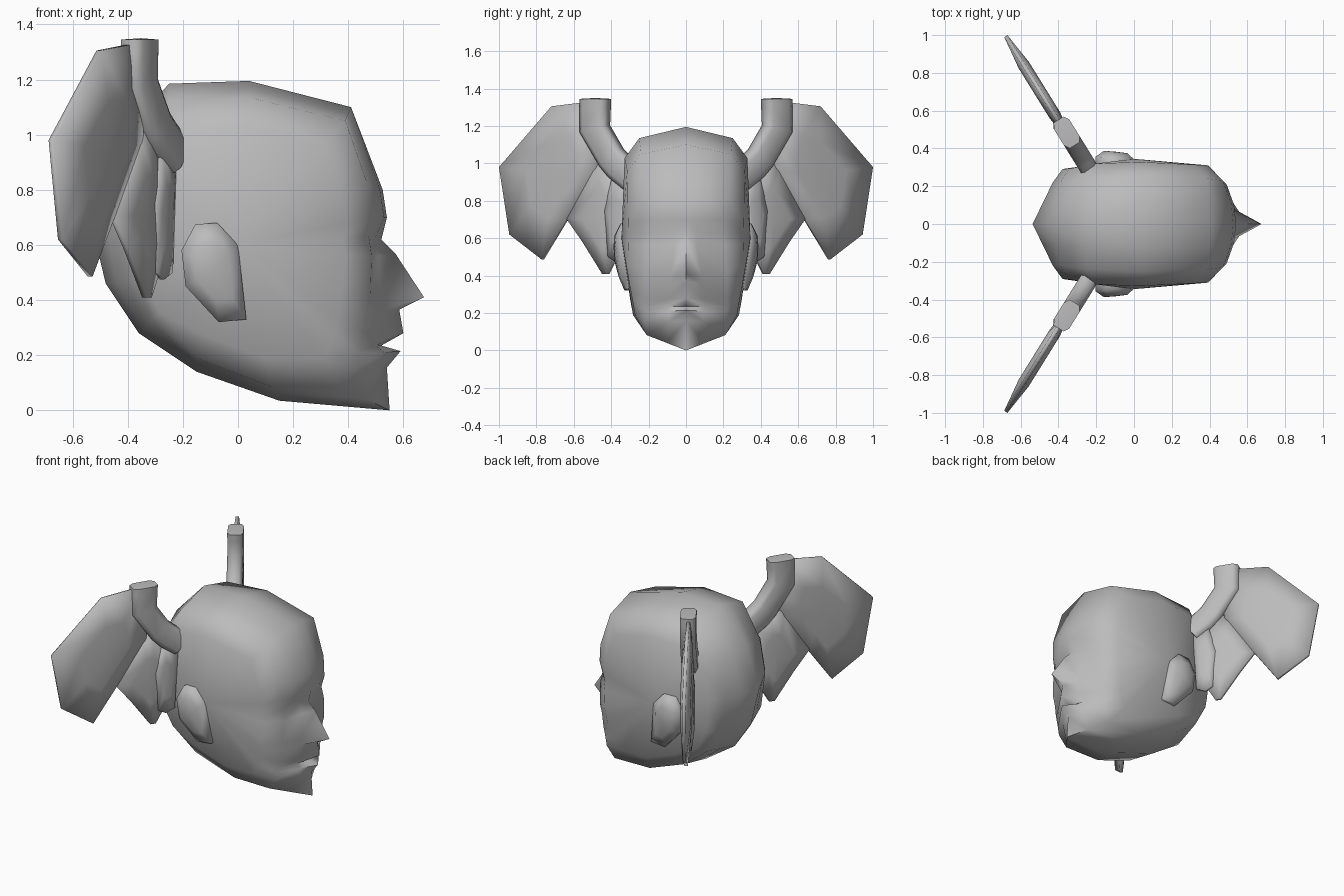
import bpy, bmesh, math
from mathutils import Vector

if "Cube" in bpy.data.objects:
    bpy.data.objects.remove(bpy.data.objects["Cube"])

grey = bpy.data.materials.new("stone grey")
grey.diffuse_color = (0.5, 0.5, 0.5, 1)
grey.use_nodes = True
grey.node_tree.nodes["Principled BSDF"].inputs["Base Color"].default_value = grey.diffuse_color


def finish(name, bm, angle=40):
    bmesh.ops.remove_doubles(bm, verts=bm.verts, dist=0.0005)
    bmesh.ops.recalc_face_normals(bm, faces=bm.faces)
    me = bpy.data.meshes.new(name)
    bm.to_mesh(me)
    bm.free()
    me.materials.append(grey)
    ob = bpy.data.objects.new(name, me)
    bpy.context.collection.objects.link(ob)
    bpy.ops.object.select_all(action='DESELECT')
    ob.select_set(True)
    bpy.context.view_layer.objects.active = ob
    bpy.ops.object.shade_smooth_by_angle(angle=math.radians(angle))
    return ob


def loft(bm, rings, cap_start=None, cap_end=None):
    """Bridge closed rings; a cap is a centre point to fan to."""
    vs = [[bm.verts.new(p) for p in r] for r in rings]
    n = len(vs[0])
    for a, b in zip(vs, vs[1:]):
        for i in range(n):
            j = (i + 1) % n
            bm.faces.new((a[i], a[j], b[j], b[i]))
    for ring, cap in ((vs[0], cap_start), (vs[-1], cap_end)):
        if cap is not None:
            c = bm.verts.new(cap)
            for i in range(n):
                bm.faces.new((ring[i], ring[(i + 1) % n], c))


# Head: centre profile (x, z), from the crown down the face and round the back
profile = [(.04, 1.195), (.41, 1.10), (.525, .80), (.54, .70), (.52, .62),
           (.57, .57), (.675, .41), (.585, .365), (.60, .28), (.52, .235),
           (.59, .215), (.54, .155), (.55, 0), (.15, .035), (-.15, .14),
           (-.36, .28), (-.48, .46), (-.537, .70), (-.45, .97), (-.25, 1.185)]
# Cheek loop (x, y, z)
cheek = [(.04, .25, 1.135), (.39, .24, 1.05), (.47, .23, .82), (.49, .21, .70),
         (.475, .20, .63), (.485, .21, .56), (.48, .22, .42), (.465, .22, .36),
         (.455, .22, .28), (.445, .22, .235), (.44, .22, .21), (.43, .22, .155),
         (.38, .21, .082), (.12, .21, .085), (-.15, .23, .19), (-.32, .22, .32),
         (-.40, .22, .47), (-.43, .22, .70), (-.39, .22, .92), (-.25, .24, 1.12)]
# Sides of the nose and mouth, by row of the profile
nose_side = {2: (.515, .11, .80), 3: (.53, .10, .70), 4: (.495, .06, .62),
             5: (.51, .06, .56), 6: (.52, .085, .40), 7: (.525, .075, .36),
             8: (.54, .09, .275), 9: (.50, .10, .235), 10: (.53, .09, .21),
             11: (.51, .09, .155)}
centre = Vector((0, .345, .60))
mid = [Vector((x, 0, z)) for x, z in profile]
outer = [Vector(p) for p in cheek]
inner = [Vector(nose_side.get(i, a.lerp(b, .5)))
         for i, (a, b) in enumerate(zip(mid, outer))]
side = []
for p in outer:
    q = centre + (p - centre) * (.8 if p.x > -.3 else .88)
    q.y = .33 - .05 * abs(q.x) - .2 * max(0, .4 - q.z)
    if q.x < -.25:
        q.y -= .02
    side.append(q)
bm = bmesh.new()
for s in (1, -1):
    flip = lambda r: [(p.x, p.y * s, p.z) for p in r]
    loft(bm, [flip(r) for r in (mid, inner, outer, side)],
         cap_end=(centre.x, centre.y * s, centre.z))
finish("head", bm, 75)


# Wing plane: slants backwards as it leaves the head
along = Vector((-.62, 1, 0))
normal = Vector((1, .62, 0)).normalized()


def wing_point(y, z, off, s):
    p = Vector((-.23, .29, z)) + along * (y - .29) + normal * off
    return (p.x, p.y * s, p.z)


def feather(name, outline, thick, edge, shift, s):
    """Lens-shaped feather with a thin rim."""
    n = len(outline)
    cy, cz = (sum(p[k] for p in outline) / n for k in (0, 1))

    def ring(scale, off):
        return [wing_point(cy + (y - cy) * scale, cz + (z - cz) * scale,
                           off + shift, s) for y, z in outline]
    bm = bmesh.new()
    loft(bm, [ring(.5, thick), ring(1, edge), ring(1, -edge), ring(.5, -thick)],
         wing_point(cy, cz, thick + shift, s), wing_point(cy, cz, shift - thick, s))
    finish(name, bm, 120)


long_feather = [(.475, .97), (.465, 1.12), (.52, 1.33), (.72, 1.305), (1.0, .98),
                (.945, .62), (.77, .485), (.64, .70)]
middle_feather = [(.34, .90), (.42, 1.02), (.50, 1.0), (.645, .71), (.555, .58),
                  (.45, .41), (.42, .41), (.35, .55)]
short_feather = [(.30, .90), (.38, .96), (.43, .75), (.41, .50), (.37, .475),
                 (.32, .50)]
# Wing arm: (y, z, half width in y, half width in z)
arm = [(.285, .92, .04, -.06), (.36, .985, .045, -.06), (.40, 1.03, .05, -.05),
       (.49, 1.185, .068, -.02), (.488, 1.30, .07, 0), (.487, 1.345, .071, 0)]
# Ear outline (x, z)
ear = [(-.155, .675), (-.075, .68), (0, .60), (.03, .33), (-.07, .32),
       (-.19, .45), (-.205, .58)]


def boxy(v):
    """Push a circle coordinate towards a rounded square."""
    return math.copysign(abs(v) ** .5, v)


for label, s in (("left", 1), ("right", -1)):
    feather(label + "_long_feather", long_feather, .032, .010, -.01, s)
    feather(label + "_middle_feather", middle_feather, .028, .010, -.012, s)
    feather(label + "_short_feather", short_feather, .022, .010, .005, s)

    bm = bmesh.new()
    rings = []
    for y, z, wy, wz in arm:
        rings.append([wing_point(y + wy * boxy(math.cos(t)), z + wz * boxy(math.cos(t)),
                                 .05 * boxy(math.sin(t)) - .005, s)
                      for t in (math.tau * (i + .5) / 8 for i in range(8))])
    loft(bm, rings, wing_point(.285, .92, 0, s), wing_point(.487, 1.35, 0, s))
    finish(label + "_wing_arm", bm, 70)

    bm = bmesh.new()
    rings = []
    for scale, out in ((1, -.05), (1, -.012), (.6, .02)):
        rings.append([(-.09 + (x + .09) * scale,
                       s * (.355 - .06 * x + .1 * min(0, z - .5) + out),
                       .51 + (z - .51) * scale) for x, z in ear])
    loft(bm, rings, cap_end=(-.09, s * .382, .51))
    finish(label + "_ear", bm, 70)
